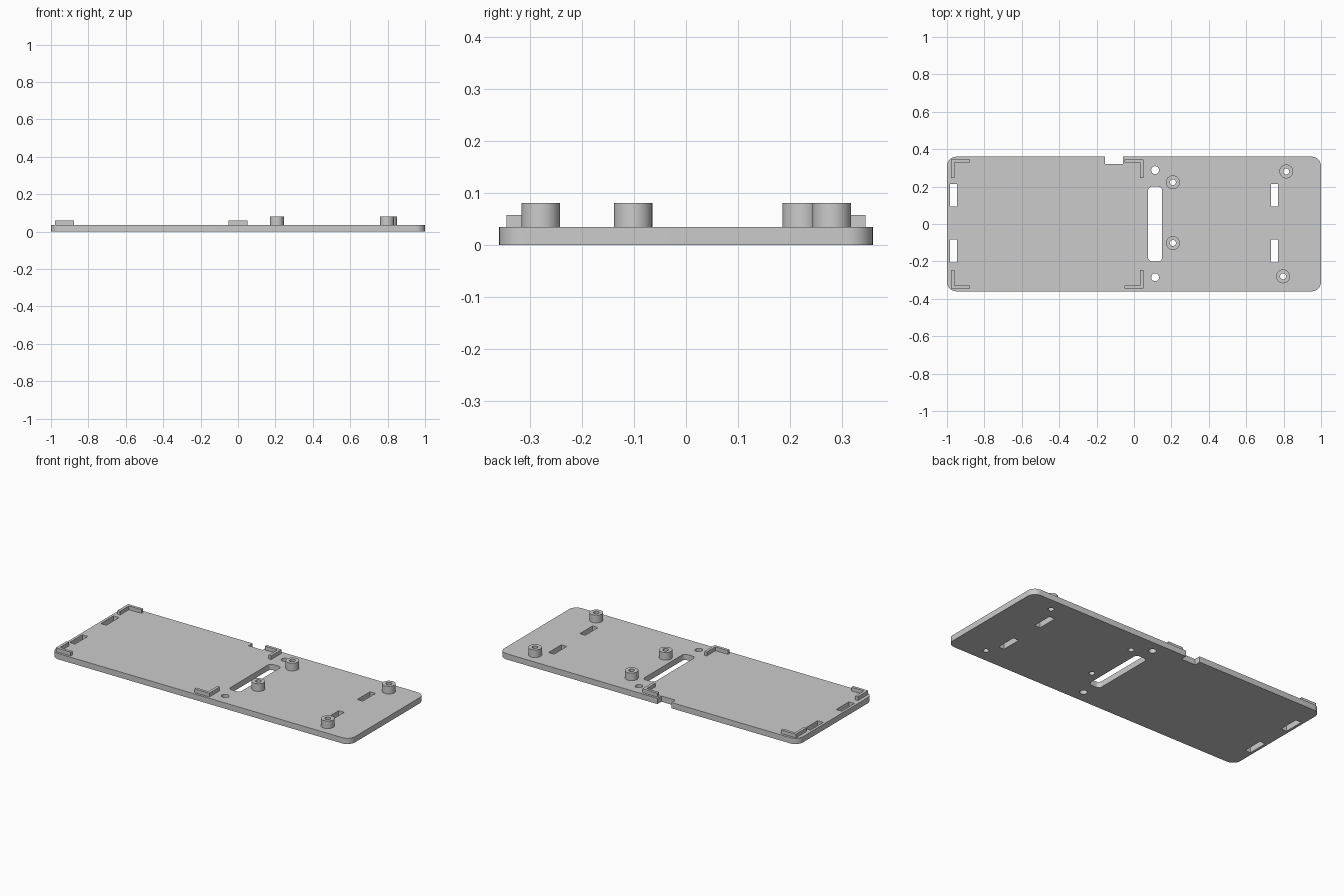
import bpy, bmesh, math

if "Cube" in bpy.data.objects:
    bpy.data.objects.remove(bpy.data.objects["Cube"], do_unlink=True)

PLATE_TOP = 0.035
BRACKET_TOP = 0.058
POST_TOP = 0.081

gray = bpy.data.materials.new("light_gray")
gray.use_nodes = True
gray.diffuse_color = (0.6, 0.6, 0.6, 1)
gray.node_tree.nodes["Principled BSDF"].inputs["Base Color"].default_value = (0.6, 0.6, 0.6, 1)


def circle(x, y, r, n=32):
    return [(x + r * math.cos(2 * math.pi * i / n), y + r * math.sin(2 * math.pi * i / n))
            for i in range(n)]


def arc(x, y, r, start, n=8):
    """Quarter turn, anticlockwise, from a start angle in quarter turns."""
    return [(x + r * math.cos((start + i / n) * math.pi / 2),
             y + r * math.sin((start + i / n) * math.pi / 2)) for i in range(n + 1)]


def rect(x0, x1, y0, y1):
    return [(x0, y0), (x1, y0), (x1, y1), (x0, y1)]


def round_rect(x0, x1, y0, y1, r):
    return (arc(x1 - r, y1 - r, r, 0) + arc(x0 + r, y1 - r, r, 1)
            + arc(x0 + r, y0 + r, r, 2) + arc(x1 - r, y0 + r, r, 3))


def extrude(name, loops, z0, z1):
    """Filled flat outline (inner loops become holes), raised from z0 to z1."""
    curve = bpy.data.curves.new(name, "CURVE")
    curve.dimensions = "2D"
    curve.fill_mode = "BOTH"
    curve.extrude = (z1 - z0) / 2
    for loop in loops:
        spline = curve.splines.new("POLY")
        spline.points.add(len(loop) - 1)
        for point, (x, y) in zip(spline.points, loop):
            point.co = (x, y, 0, 1)
        spline.use_cyclic_u = True
    source = bpy.data.objects.new(name + "_outline", curve)
    bpy.context.collection.objects.link(source)
    bpy.context.view_layer.update()
    mesh = bpy.data.meshes.new_from_object(
        source.evaluated_get(bpy.context.evaluated_depsgraph_get()))
    bpy.data.objects.remove(source, do_unlink=True)
    bm = bmesh.new()
    bm.from_mesh(mesh)
    bmesh.ops.remove_doubles(bm, verts=bm.verts, dist=1e-5)
    bmesh.ops.translate(bm, verts=bm.verts, vec=(0, 0, (z0 + z1) / 2))
    bmesh.ops.recalc_face_normals(bm, faces=bm.faces)
    bm.to_mesh(mesh)
    bm.free()
    mesh.materials.clear()
    mesh.materials.append(gray)
    obj = bpy.data.objects.new(name, mesh)
    bpy.context.collection.objects.link(obj)
    bpy.ops.object.select_all(action="DESELECT")
    obj.select_set(True)
    bpy.context.view_layer.objects.active = obj
    bpy.ops.object.shade_smooth_by_angle(angle=math.radians(30))
    return obj


# Base plate outline: rounded corners and a notch in the back edge
R = 0.05
HX, HY = 1.0, 0.36
notch = [(-0.06, HY), (-0.06, 0.322), (-0.155, 0.322), (-0.155, HY)]
outline = (arc(HX - R, HY - R, R, 0) + notch + arc(-HX + R, HY - R, R, 1)
           + arc(-HX + R, -HY + R, R, 2) + arc(HX - R, -HY + R, R, 3))

# Openings: long slot, strap slots, screw holes and post bores
posts = [(0.208, 0.223), (0.208, -0.102), (0.814, 0.281), (0.797, -0.28)]
BORE = 0.016
openings = [round_rect(0.075, 0.151, -0.2, 0.2, 0.022)]
for x in (-0.984, 0.733):
    for y in (0.093, -0.206):
        openings.append(rect(x, x + 0.037, y, y + 0.122))
openings += [circle(0.113, y, 0.021) for y in (0.288, -0.285)]
openings += [circle(x, y, BORE) for x, y in posts]
extrude("base_plate", [outline] + openings, 0, PLATE_TOP)

# Hollow mounting posts
for i, (x, y) in enumerate(posts):
    extrude(f"mounting_post_{i + 1}", [circle(x, y, 0.037), circle(x, y, BORE)],
            PLATE_TOP, POST_TOP)

# L-shaped corner brackets, mirrored side to side and front to back
ARM, WALL = 0.1, 0.017
shape = [(0, 0), (ARM, 0), (ARM, WALL), (WALL, WALL), (WALL, ARM), (0, ARM)]
for side, cx, sx in (("right", -0.978, 1), ("left", 0.05, -1)):
    for end, cy, sy in (("front", -0.346, 1), ("back", 0.346, -1)):
        loop = [(cx + sx * u, cy + sy * v) for u, v in shape]
        extrude(f"corner_bracket_{end}_{side}", [loop], PLATE_TOP, BRACKET_TOP)
